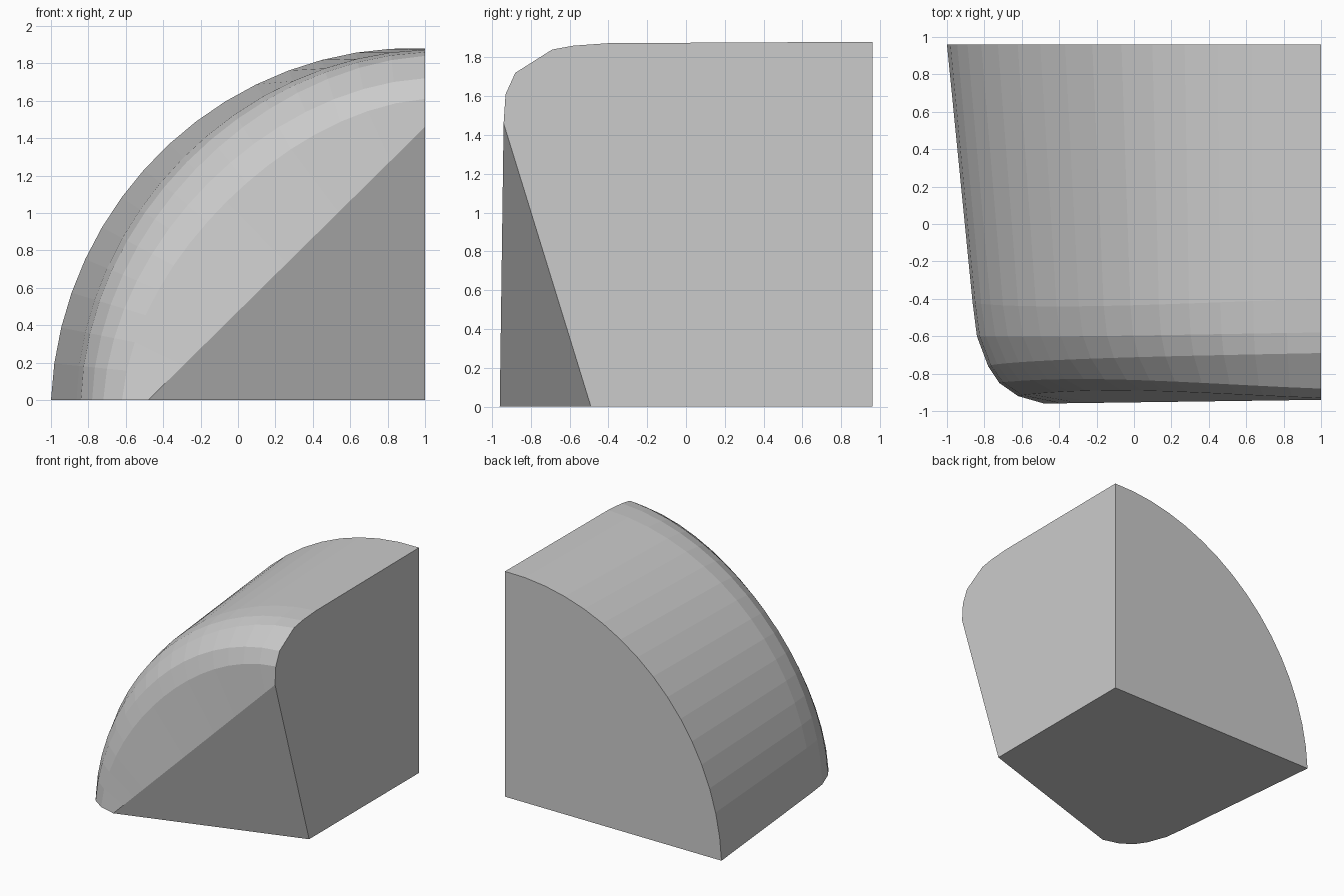
import bpy, bmesh
from math import sin, cos, pi
from mathutils import Vector

if "Cube" in bpy.data.objects:
    bpy.data.objects.remove(bpy.data.objects["Cube"])

SEG = 16
# Profile rings swept about the lower right edge (x=1, z=0).
# Each: (radius, y) at the bottom, halfway round and at the top.
rings = [
    ((2.00, 0.96), (1.935, 0.96), (1.88, 0.96)),
    ((1.863, -0.42), (1.83, -0.44), (1.873, -0.40)),
    ((1.84, -0.60), (1.80, -0.60), (1.86, -0.58)),
    ((1.78, -0.76), (1.74, -0.72), (1.84, -0.69)),
    ((1.72, -0.85), (1.64, -0.83), (1.72, -0.88)),
    ((1.62, -0.92), (1.50, -0.89), (1.61, -0.93)),
]


def blend(a, m, b, t):
    return a + (b - a) * t + (m - (a + b) / 2) * sin(pi * t) ** 1.2


bm = bmesh.new()
rows = []
for a, m, b in rings:
    row = []
    for i in range(SEG + 1):
        t = i / SEG
        r = blend(a[0], m[0], b[0], t)
        y = blend(a[1], m[1], b[1], t)
        ang = t * pi / 2
        row.append(bm.verts.new((1 - r * cos(ang), y, r * sin(ang))))
    rows.append(row)

# Straight upper edge of the sloping front triangle
lo, hi = Vector((-0.48, -0.96, 0)), Vector((1, -0.94, 1.46))
rows.append([bm.verts.new(lo.lerp(hi, i / SEG)) for i in range(SEG + 1)])

# Curved shell
for p, q in zip(rows, rows[1:]):
    for i in range(SEG):
        bm.faces.new((p[i], p[i + 1], q[i + 1], q[i]))

# Flat back, bottom, right side and front triangle
back = bm.verts.new((1, 0.96, 0))
front = bm.verts.new((1, -0.49, 0))
bm.faces.new(rows[0] + [back])
bm.faces.new([r[0] for r in rows] + [front, back])
bm.faces.new([r[-1] for r in rows] + [front, back])
bm.faces.new(rows[-1] + [front])
bmesh.ops.recalc_face_normals(bm, faces=bm.faces)

mesh = bpy.data.meshes.new("rounded_quarter_block")
bm.to_mesh(mesh)
bm.free()
obj = bpy.data.objects.new("rounded_quarter_block", mesh)
bpy.context.collection.objects.link(obj)
